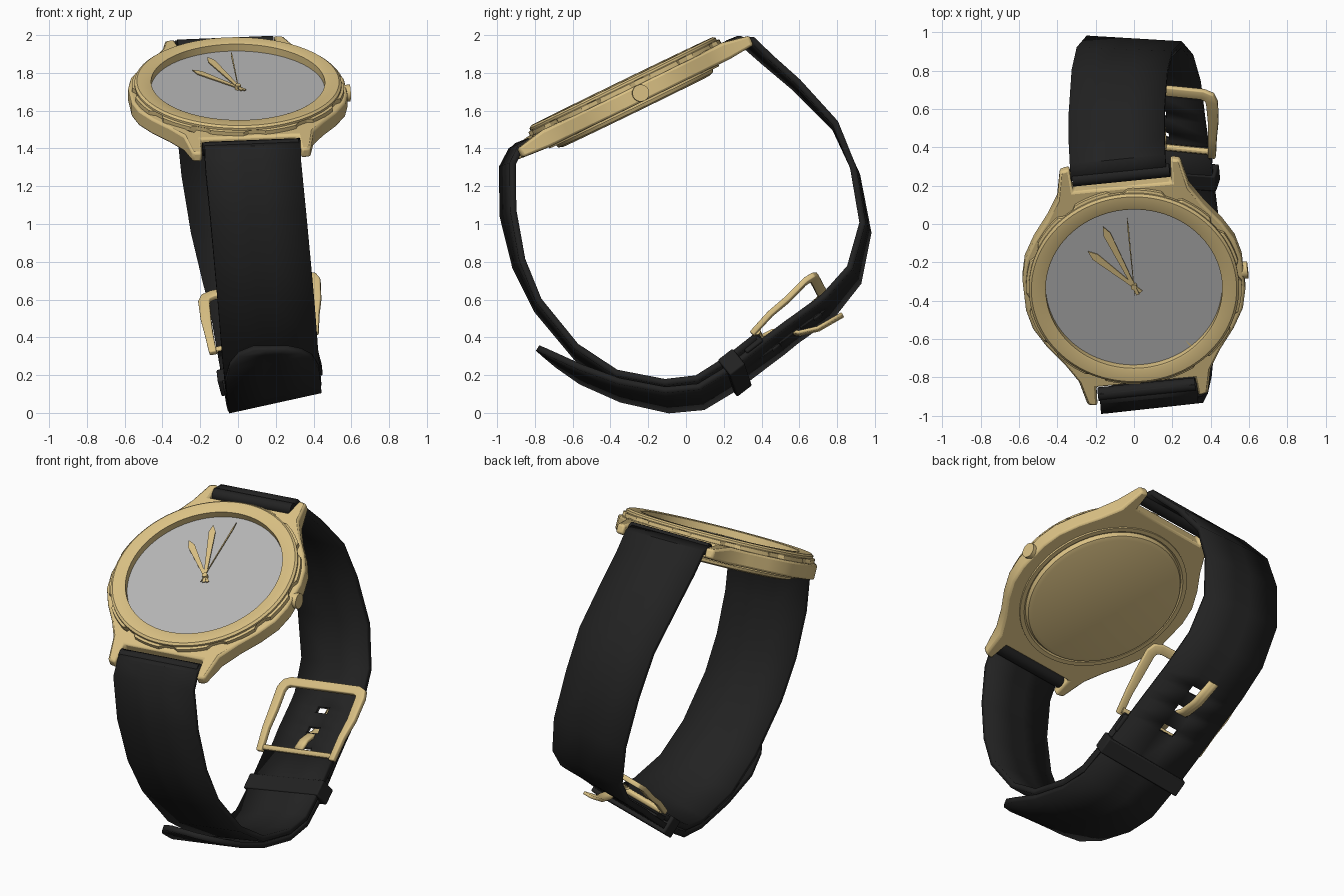
import bpy, bmesh, math
from mathutils import Vector, Matrix

if "Cube" in bpy.data.objects:
    bpy.data.objects.remove(bpy.data.objects["Cube"])


def material(name, rgb):
    m = bpy.data.materials.new(name)
    m.diffuse_color = (*rgb, 1)
    m.use_nodes = True
    m.node_tree.nodes["Principled BSDF"].inputs["Base Color"].default_value = m.diffuse_color
    return m


GOLD = material("gold", (0.70, 0.53, 0.23))
BLACK = material("black_leather", (0.016, 0.016, 0.016))
GREY = material("dial_grey", (0.47, 0.47, 0.47))


def frame(origin, across, along):
    """Matrix with x = across, y = along (made square), z = their normal."""
    x = Vector(across).normalized()
    z = x.cross(Vector(along)).normalized()
    m = Matrix((x, z.cross(x), z)).transposed().to_4x4()
    m.translation = Vector(origin)
    return m


HEAD = frame((0, -0.34, 1.755), (1, 0.1, 0.04), (-0.12, 0.893, 0.435))
BUCKLE = frame((0.14, 0.42, 0.375), (1, -0.1, 0.19), (-0.05, 0.36, 0.26))
KEEPER = frame((0.168, 0.255, 0.21), (1, -0.07, 0.21), (-0.02, 0.17, 0.13))


def finish(name, bm, mat, matrix=None, thick=0, bevel=0):
    bmesh.ops.recalc_face_normals(bm, faces=bm.faces[:])
    mesh = bpy.data.meshes.new(name)
    if matrix:
        bm.transform(matrix)
    bm.to_mesh(mesh)
    bm.free()
    mesh.materials.append(mat)
    ob = bpy.data.objects.new(name, mesh)
    bpy.context.collection.objects.link(ob)
    if thick:
        s = ob.modifiers.new("thickness", 'SOLIDIFY')
        s.thickness, s.offset, s.use_even_offset = thick, 0, True
    if bevel:
        b = ob.modifiers.new("bevel", 'BEVEL')
        b.width, b.segments, b.limit_method = bevel, 2, 'ANGLE'
    bpy.ops.object.select_all(action='DESELECT')
    bpy.context.view_layer.objects.active = ob
    ob.select_set(True)
    bpy.ops.object.shade_smooth_by_angle(angle=math.radians(30))
    return ob


def lathe(name, profile, mat, n=96, closed=False, rule=None):
    """Revolve (radius, height) points; rule may change a radius by index and angle."""
    bm = bmesh.new()
    rings = []
    for j, (r, z) in enumerate(profile):
        ring = []
        for i in range(n):
            a = math.tau * i / n
            q = rule(j, i, r) if rule else r
            ring.append(bm.verts.new((q * math.cos(a), q * math.sin(a), z)))
        rings.append(ring)
    pairs = list(zip(rings, rings[1:])) + ([(rings[-1], rings[0])] if closed else [])
    for p, q in pairs:
        for i in range(n):
            bm.faces.new((p[i], p[(i + 1) % n], q[(i + 1) % n], q[i]))
    if not closed:
        bm.faces.new(rings[0])
        bm.faces.new(rings[-1])
    return finish(name, bm, mat, HEAD)


def prism(name, outline, z0, z1, mat, matrix=HEAD, bevel=0, rule=None):
    bm = bmesh.new()
    f = bm.faces.new([bm.verts.new((x, y, z0)) for x, y in outline])
    ext = bmesh.ops.extrude_face_region(bm, geom=[f])
    for v in ext["geom"]:
        if isinstance(v, bmesh.types.BMVert):
            v.co.z = z1
    if rule:
        for v in bm.verts:
            rule(v)
    return finish(name, bm, mat, matrix, bevel=bevel)


def rod(name, center, axis, radius, length, mat, matrix, n=20):
    bm = bmesh.new()
    turn = Vector((0, 0, 1)).rotation_difference(Vector(axis)).to_matrix().to_4x4()
    bmesh.ops.create_cone(bm, cap_ends=True, segments=n, radius1=radius, radius2=radius,
                          depth=length, matrix=Matrix.Translation(center) @ turn)
    return finish(name, bm, mat, matrix)


def ribbon(name, rows, half, thick, mat, holes=()):
    """Band through rows of x, y, z, then y and z slope across, then optional width scale."""
    bm = bmesh.new()
    grid = []
    for x, y, z, cy, cz, *w in rows:
        c = Vector((1, cy, cz)).normalized() * half * (w[0] if w else 1)
        grid.append([bm.verts.new(Vector((x, y, z)) + c * k) for k in (-1, -0.2, 0.2, 1)])
    for i, (p, q) in enumerate(zip(grid, grid[1:])):
        for k in range(3):
            if not (k == 1 and i in holes):
                bm.faces.new((p[k], p[k + 1], q[k + 1], q[k]))
    return finish(name, bm, mat, thick=thick)


# Case with four lugs: one quarter outline mirrored round
quarter = [(0.575, 0.09), (0.55, 0.2), (0.49, 0.31), (0.41, 0.42), (0.345, 0.53),
           (0.315, 0.68), (0.265, 0.69), (0.258, 0.57)]
half = quarter + [(-x, y) for x, y in reversed(quarter)]
outline = half + [(-x, -y) for x, y in half]


def droop_lugs(v):
    if abs(v.co.y) > 0.6:
        v.co.z = -0.1 + (v.co.z + 0.09) * 0.6


prism("case", outline, -0.14, -0.05, GOLD, bevel=0.012, rule=droop_lugs)

# Bezel with twelve shallow notches below its top ring
lathe("bezel", [(0.46, -0.06), (0.46, -0.004), (0.468, 0), (0.535, 0), (0.548, -0.01),
                (0.548, -0.022), (0.562, -0.026), (0.562, -0.05), (0.55, -0.06)],
      GOLD, n=120, closed=True,
      rule=lambda j, i, r: r - 0.02 if j in (6, 7) and i % 10 in (0, 1, 2) else r)
lathe("dial", [(0.461, -0.08), (0.461, -0.045)], GREY)
lathe("back_plate", [(0.50, -0.13), (0.50, -0.152), (0.475, -0.152), (0.465, -0.145),
                     (0.455, -0.168), (0.43, -0.176)], GOLD)

# Crown and its stem
rod("crown", (0.572, 0, -0.095), (1, 0, 0), 0.045, 0.05, GOLD, HEAD)
rod("crown_stem", (0.55, 0, -0.095), (1, 0, 0), 0.03, 0.06, GOLD, HEAD)

# Hands
for name, angle, length, w, z in (("hour_hand", 43.6, 0.315, 0.02, -0.038),
                                  ("minute_hand", 18.7, 0.385, 0.02, -0.033),
                                  ("second_hand", -1, 0.41, 0.004, -0.028)):
    shape = [(-w * 0.4, -0.05), (w * 0.4, -0.05), (w * 0.5, 0.05), (w, length - 0.05),
             (0, length), (-w, length - 0.05), (-w * 0.5, 0.05)]
    prism(name, shape, z, z + 0.006, GOLD,
          HEAD @ Matrix.Rotation(math.radians(angle), 4, 'Z'))
lathe("hand_pivot", [(0.016, -0.046), (0.016, -0.02)], GOLD, n=24)

# Strap loops around the lug pins
for name, s in (("rear_strap_loop", 1), ("front_strap_loop", -1)):
    rod(name, (0, s * 0.625, -0.085), (1, 0, 0), 0.036, 0.51, BLACK, HEAD)

# Long strap: from the rear lugs, down the back and under, ending in a rounded tail
long_rows = [
    (-0.08, 0.25, 1.965, 0.1, 0.04), (-0.085, 0.33, 1.962, 0.1, 0.04),
    (-0.09, 0.43, 1.87, 0.08, 0.04), (-0.09, 0.58, 1.74, 0.05, 0.05),
    (-0.075, 0.79, 1.52, 0.0, 0.06), (-0.05, 0.895, 1.28, -0.04, 0.08),
    (0.0, 0.95, 0.98, -0.06, 0.11), (0.06, 0.89, 0.73, -0.09, 0.16),
    (0.1, 0.76, 0.575, -0.1, 0.19), (0.107, 0.71, 0.535, -0.1, 0.19),
    (0.112, 0.67, 0.507, -0.1, 0.19), (0.12, 0.60, 0.456, -0.1, 0.19),
    (0.125, 0.56, 0.428, -0.1, 0.19), (0.135, 0.49, 0.373, -0.1, 0.2),
    (0.14, 0.45, 0.343, -0.1, 0.2), (0.168, 0.25, 0.188, -0.07, 0.21),
    (0.185, 0.08, 0.085, -0.05, 0.22), (0.195, -0.1, 0.068, -0.04, 0.22),
    (0.19, -0.35, 0.12, -0.03, 0.2), (0.18, -0.56, 0.205, -0.02, 0.16),
    (0.175, -0.68, 0.275, 0, 0.1, 0.88), (0.17, -0.75, 0.32, 0, 0.05, 0.66),
    (0.17, -0.785, 0.343, 0, 0, 0.35)]
ribbon("long_strap", long_rows, 0.25, 0.034, BLACK, holes=(9, 11, 13))

# Short strap: from the front lugs, inside the tail, up to the buckle bar
short_rows = [
    (0.075, -0.85, 1.43, 0.1, 0.04), (0.077, -0.9, 1.40, 0.1, 0.04),
    (0.08, -0.945, 1.31, 0.11, 0.04), (0.105, -0.943, 1.06, 0.11, 0.06),
    (0.13, -0.885, 0.79, 0.07, 0.08), (0.15, -0.785, 0.57, 0.02, 0.1),
    (0.17, -0.575, 0.315, -0.03, 0.15), (0.185, -0.36, 0.165, -0.04, 0.19),
    (0.19, -0.1, 0.108, -0.05, 0.22), (0.185, 0.07, 0.128, -0.05, 0.22),
    (0.165, 0.235, 0.232, -0.07, 0.21), (0.145, 0.41, 0.37, -0.1, 0.19)]
ribbon("short_strap", short_rows, 0.255, 0.034, BLACK)

# Keeper loop and the folded strap end at the buckle
for name, w, y0, y1, h in (("keeper", 0.275, -0.045, 0.055, 0.055),
                           ("folded_strap_end", 0.255, 0.1, 0.21, 0.035)):
    prism(name, [(-w, y0), (w, y0), (w, y1), (-w, y1)], -h if w > 0.26 else -0.01, h,
          BLACK, KEEPER, bevel=0.008)

# Buckle frame: mirrored U with a gentle rise, its bar and its prong
outer = [(0.295, -0.04), (0.31, 0.1), (0.325, 0.22), (0.33, 0.36), (0.31, 0.41), (0.26, 0.43)]
inner = [(0.255, -0.04), (0.265, 0.1), (0.27, 0.22), (0.27, 0.34), (0.265, 0.365), (0.24, 0.375)]
bm = bmesh.new()


def edge_verts(points):
    pts = points + [(-x, y) for x, y in reversed(points)]
    return [bm.verts.new((x, y, 0.02 + 0.05 * min(1, max(0, y / 0.2)) - 0.02 * (0.2 < y < 0.3)))
            for x, y in pts]


a, b = edge_verts(outer), edge_verts(inner)
for i in range(len(a) - 1):
    bm.faces.new((a[i], a[i + 1], b[i + 1], b[i]))
finish("buckle_frame", bm, GOLD, BUCKLE, thick=0.03, bevel=0.006)
rod("buckle_bar", (0, -0.01, 0.015), (1, 0, 0), 0.018, 0.55, GOLD, BUCKLE, n=12)

prong_rows = [(0.14, 0.40, 0.40, -0.1, 0.19), (0.137, 0.46, 0.43, -0.1, 0.19),
              (0.127, 0.55, 0.43, -0.1, 0.19), (0.122, 0.60, 0.422, -0.1, 0.19),
              (0.113, 0.70, 0.445, -0.1, 0.19), (0.1, 0.83, 0.52, -0.1, 0.19)]
ribbon("buckle_prong", prong_rows, 0.03, 0.018, GOLD)
